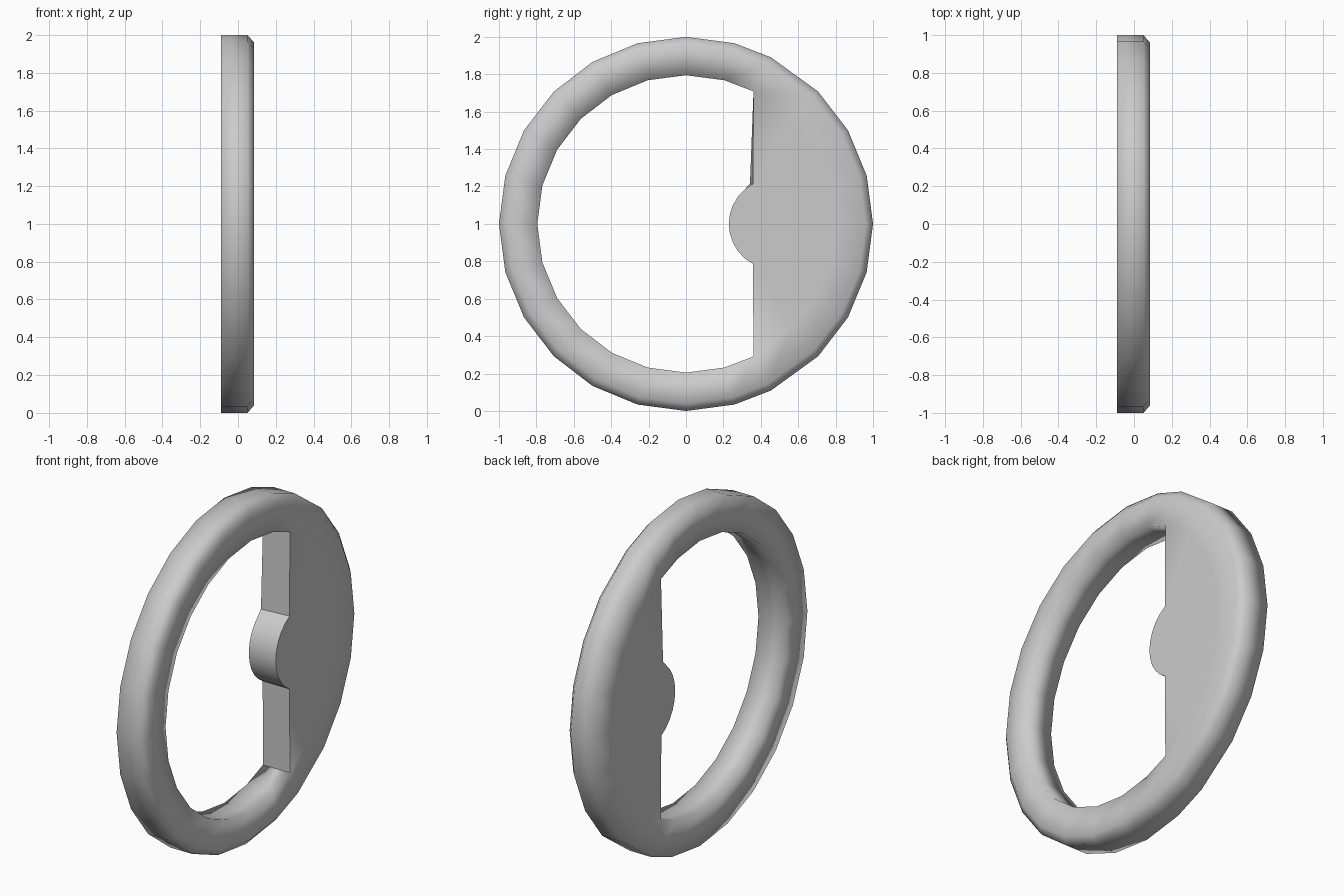
import bpy, bmesh
from math import sin, cos, radians, pi

if "Cube" in bpy.data.objects:
    bpy.data.objects.remove(bpy.data.objects["Cube"])

X_BACK, X_BEVEL, X_FRONT = -0.09, 0.05, 0.085

# Rim angles; the two near 60 degrees are shifted to meet the straight plate edge
angles = [63 if a == 60 else 297 if a == 300 else a for a in range(0, 360, 15)]
n = len(angles)
TOP, BOTTOM = angles.index(63), angles.index(297)

bm = bmesh.new()


def ring(x, r):
    return [bm.verts.new((x, r * cos(radians(a)), 1 + r * sin(radians(a)))) for a in angles]


def bridge(a, b):
    for i in range(n):
        j = (i + 1) % n
        bm.faces.new((a[i], a[j], b[j], b[i]))


# Rim: outer wall with a front chamfer, front and back faces
back_in = ring(X_BACK, 0.795)
back_out = ring(X_BACK, 1.0)
mid_out = ring(X_BEVEL, 1.0)
front_out = ring(X_FRONT, 0.96)
front_in = ring(X_FRONT, 0.795)
loops = [back_in, back_out, mid_out, front_out, front_in]
for a, b in zip(loops, loops[1:]):
    bridge(a, b)


# Plate edge: straight chord with a round hub bulge, from top to bottom
def plate_edge(x, y_top):
    pts = []
    steps = 10
    for k in range(steps + 1):
        t = radians(62 - 124 * k / steps)
        y = 0.472 - 0.243 * cos(t)
        if k == 0:
            y = y_top
        pts.append(bm.verts.new((x, y, 1 + 0.243 * sin(t))))
    return pts


front_edge = plate_edge(X_FRONT, 0.358)
back_edge = plate_edge(X_BACK, 0.342)

# Plate faces fill the rim on the +y side
arc = list(range(BOTTOM, n)) + list(range(0, TOP + 1))
bm.faces.new([front_in[i] for i in arc] + front_edge)
bm.faces.new([back_in[i] for i in arc] + back_edge)

# Wall of the opening: plate edge, then the inner rim
front_path = [front_in[TOP]] + front_edge + [front_in[BOTTOM]]
back_path = [back_in[TOP]] + back_edge + [back_in[BOTTOM]]
for i in range(len(front_path) - 1):
    bm.faces.new((front_path[i], front_path[i + 1], back_path[i + 1], back_path[i]))
for i in range(TOP, BOTTOM):
    bm.faces.new((front_in[i], front_in[i + 1], back_in[i + 1], back_in[i]))

bmesh.ops.recalc_face_normals(bm, faces=bm.faces[:])
for f in bm.faces:
    f.smooth = True

# Crisp corners along the plate edge, soft shading on the rim
for path in (front_path, back_path):
    for a, b in zip(path, path[1:]):
        bm.edges.get((a, b)).smooth = False
for i in (0, 1, -2, -1):
    bm.edges.get((front_path[i], back_path[i])).smooth = False

mesh = bpy.data.meshes.new("wheel_rim_and_plate")
bm.to_mesh(mesh)
bm.free()
obj = bpy.data.objects.new("wheel_rim_and_plate", mesh)
bpy.context.collection.objects.link(obj)
